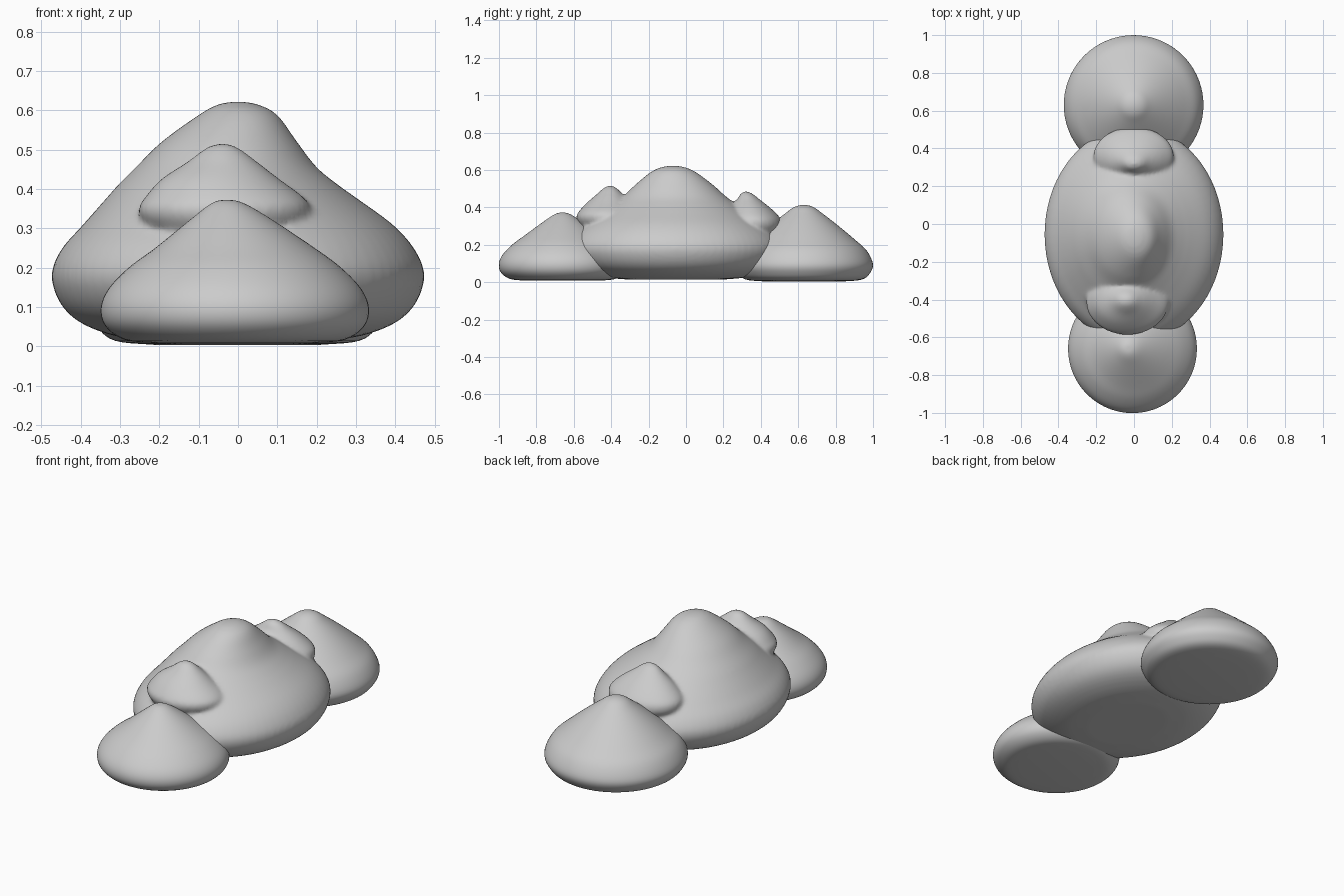
import bpy, bmesh, math
from mathutils import Vector

if "Cube" in bpy.data.objects:
    bpy.data.objects.remove(bpy.data.objects["Cube"])

SEG = 72


def smooth_profile(pts, steps=5):
    """Catmull-Rom curve through (radius, height, x shift) points."""
    p = [Vector((-pts[1][0], pts[1][1], pts[1][2]))] + [Vector(q) for q in pts]
    p.append(2 * p[-1] - p[-2])
    out = []
    for a, b, c, d in zip(p, p[1:], p[2:], p[3:]):
        for i in range(steps):
            t = i / steps
            out.append(0.5 * (2 * b + (c - a) * t + (2 * a - 5 * b + 4 * c - d) * t * t
                              + (3 * b - a - 3 * c + d) * t ** 3))
    out.append(Vector(pts[-1]))
    return out


def mound(name, x, y, sy, pts, lean=0.0):
    """Rounded mound; sy stretches it in y, lean moves the peak in y."""
    top = pts[0][1]
    bm = bmesh.new()
    rings = []
    for r, z, dx in smooth_profile(pts)[1:]:
        dy = lean * max(0, z / top) ** 3
        rings.append([bm.verts.new((x + dx + r * math.cos(a), y + dy + sy * r * math.sin(a), max(z, 0)))
                      for a in (2 * math.pi * k / SEG for k in range(SEG))])
    peak = bm.verts.new((x + pts[0][2], y + lean, top))
    for k in range(SEG):
        n = (k + 1) % SEG
        bm.faces.new((peak, rings[0][k], rings[0][n]))
        for u, v in zip(rings, rings[1:]):
            bm.faces.new((u[k], v[k], v[n], u[n]))
    bm.faces.new(rings[-1][::-1])
    bmesh.ops.recalc_face_normals(bm, faces=bm.faces)
    me = bpy.data.meshes.new(name)
    bm.to_mesh(me)
    bm.free()
    ob = bpy.data.objects.new(name, me)
    bpy.context.collection.objects.link(ob)
    me.shade_smooth()
    return ob


# large central mound
center = mound("central_mound", 0, -0.055, 1.21, [
    (0, .622, 0), (.05, .615, 0), (.1, .588, 0), (.172, .52, -.022), (.23, .455, -.03),
    (.28, .41, -.025), (.32, .375, -.016), (.395, .308, 0), (.45, .245, 0), (.474, .18, 0),
    (.452, .11, 0), (.40, .06, 0), (.31, .026, 0), (.2, .013, 0)], lean=-.015)

# low end mounds
mound("front_mound", -.008, -.66, 1.0, [
    (0, .372, -.02), (.04, .364, -.018), (.1, .325, -.01), (.2, .252, 0), (.27, .2, 0),
    (.322, .145, 0), (.341, .095, 0), (.328, .05, 0), (.28, .017, 0), (.2, .008, 0)])
mound("back_mound", -.002, .63, 1.0, [
    (0, .413, 0), (.05, .402, 0), (.1, .367, 0), (.18, .305, 0), (.27, .23, 0),
    (.335, .17, 0), (.369, .1, 0), (.355, .05, 0), (.31, .014, 0), (.2, .003, 0)])

# small bumps on the central mound's slopes
bump_f = mound("front_bump", -.035, -.415, .80, [
    (0, .517, -.005), (.04, .505, -.005), (.09, .468, -.005), (.15, .425, -.01), (.2, .38, 0),
    (.218, .35, 0), (.205, .315, 0), (.16, .275, 0), (.1, .25, 0)], lean=.01)
bump_b = mound("back_bump", -.002, .375, .72, [
    (0, .485, 0), (.04, .475, 0), (.09, .438, 0), (.15, .395, 0), (.2, .35, 0),
    (.212, .32, 0), (.2, .285, 0), (.15, .245, 0), (.1, .23, 0)], lean=-.055)

# blend the bumps softly into the central mound
bpy.ops.object.select_all(action='DESELECT')
for ob in (bump_f, bump_b, center):
    ob.select_set(True)
bpy.context.view_layer.objects.active = center
bpy.ops.object.join()
rm = center.modifiers.new("blend", 'REMESH')
rm.mode = 'VOXEL'
rm.voxel_size = .011
rm.use_smooth_shade = True
sm = center.modifiers.new("soften", 'SMOOTH')
sm.factor = .5
sm.iterations = 6
